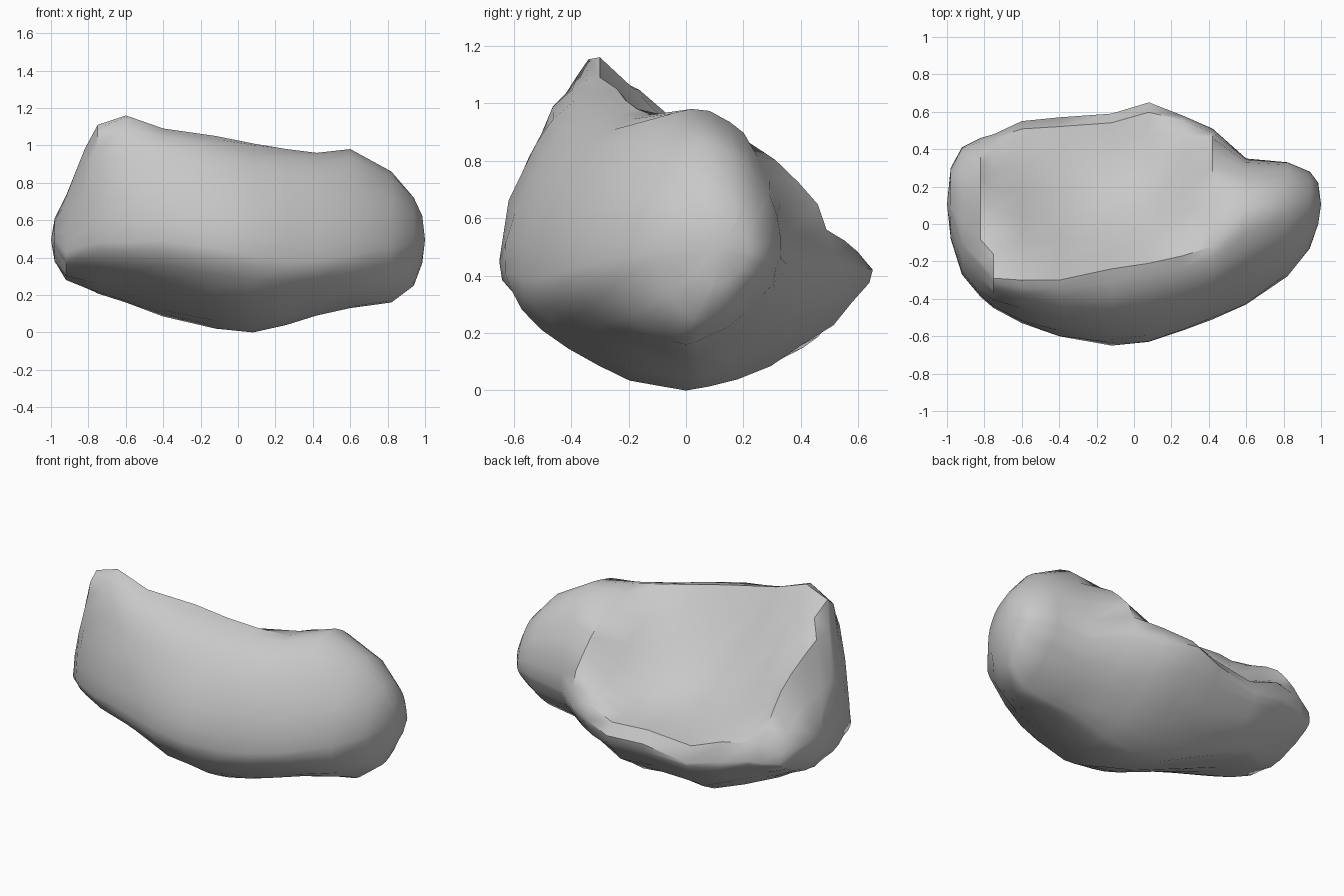
import bpy, math, random
from mathutils import Vector

cube = bpy.data.objects.get("Cube")
if cube:
    bpy.data.objects.remove(cube, do_unlink=True)
random.seed(4)

# Cross-sections along x: x, front (y, z), back (y, z), bottom (y, z), top (y, z), hollow depth
SECTIONS = [
    (-.98, -.08, .50, .30, .48, .1, .38, .1, .61, 0),
    (-.92, -.27, .43, .41, .42, .08, .28, -.08, .73, 0),
    (-.82, -.39, .46, .46, .42, .1, .24, -.2, .98, .04),
    (-.75, -.45, .48, .48, .42, .15, .21, -.29, 1.11, .15),
    (-.6, -.53, .48, .55, .40, .25, .16, -.3, 1.16, .26),
    (-.4, -.60, .49, .57, .35, .27, .085, -.3, 1.09, .34),
    (-.12, -.65, .45, .59, .40, .08, .02, -.24, 1.05, .36),
    (.08, -.63, .41, .65, .42, 0, 0, -.21, 1.01, .34),
    (.26, -.57, .39, .58, .44, 0, .04, -.17, .98, .17),
    (.42, -.51, .39, .51, .46, 0, .09, -.12, .96, .02),
    (.6, -.43, .41, .35, .44, 0, .13, .02, .98, 0),
    (.82, -.28, .45, .33, .46, 0, .16, .06, .86, 0),
    (.94, -.13, .48, .28, .46, .05, .25, .08, .72, 0),
    (.985, .0, .5, .22, .48, .1, .37, .1, .62, 0),
]
STEPS = 8      # points per quarter of a section


def quarter(start, end, corner, power=1):
    """Rounded arc from start to end around an inner corner; more power is flatter."""
    for i in range(STEPS):
        a = math.pi / 2 * i / STEPS
        yield i / STEPS, (corner + (start - corner) * math.cos(a) ** power
                          + (end - corner) * math.sin(a) ** power)


def section(row):
    x, fy, fz, by, bz, uy, uz, ty, tz, depth = row
    front, back, under, top = (Vector((x, y, z)) for y, z in
                               ((fy, fz), (by, bz), (uy, uz), (ty, tz)))
    points = []
    # The top-to-back quarter is pressed in to form the hollow, easing out at its rim
    inward = Vector((0, -.5, -.86))
    for u, p in quarter(top, back, Vector((x, ty, bz))):
        points.append(p + inward * depth * math.sin(math.pi * min(1, u * 1.07)))
    for a, b, c, power in ((back, under, (uy, bz), 1.35), (under, front, (uy, fz), 1.2),
                           (front, top, (ty, fz), 1.1)):
        points += [p for u, p in quarter(a, b, Vector((x, *c)), power)]
    # Slight roughness, keeping the four extreme points in place
    for i, p in enumerate(points):
        if i % STEPS:
            p += Vector((0, random.uniform(-.008, .008), random.uniform(-.008, .008)))
    return points


# Skin the sections into one closed rock, with a shallow fan at each end
rings = [section(row) for row in SECTIONS]
n = 4 * STEPS
verts = [p for ring in rings for p in ring]
faces = [(r * n + i, r * n + (i + 1) % n, (r + 1) * n + (i + 1) % n, (r + 1) * n + i)
         for r in range(len(rings) - 1) for i in range(n)]
for first, flip in ((0, True), (len(verts) - n, False)):
    middle = sum(verts[first:first + n], Vector()) / n
    middle.x = math.copysign(1, middle.x)
    verts.append(middle)
    for i in range(n):
        edge = (first + i, first + (i + 1) % n)
        faces.append((*(edge[::-1] if flip else edge), len(verts) - 1))

mesh = bpy.data.meshes.new("cratered_rock")
mesh.from_pydata(verts, [], faces)
mesh.update()
rock = bpy.data.objects.new("cratered_rock", mesh)
bpy.context.collection.objects.link(rock)

# Stone material
stone = bpy.data.materials.new("stone_grey")
stone.use_nodes = True
colour = (.58, .58, .58, 1)
stone.diffuse_color = colour
stone.node_tree.nodes["Principled BSDF"].inputs["Base Color"].default_value = colour
mesh.materials.append(stone)

# Consistent outward normals and soft shading with crisp rim edges
bpy.ops.object.select_all(action='DESELECT')
rock.select_set(True)
bpy.context.view_layer.objects.active = rock
bpy.ops.object.mode_set(mode='EDIT')
bpy.ops.mesh.select_all(action='SELECT')
bpy.ops.mesh.normals_make_consistent(inside=False)
bpy.ops.object.mode_set(mode='OBJECT')
bpy.ops.object.shade_smooth_by_angle(angle=math.radians(40))
